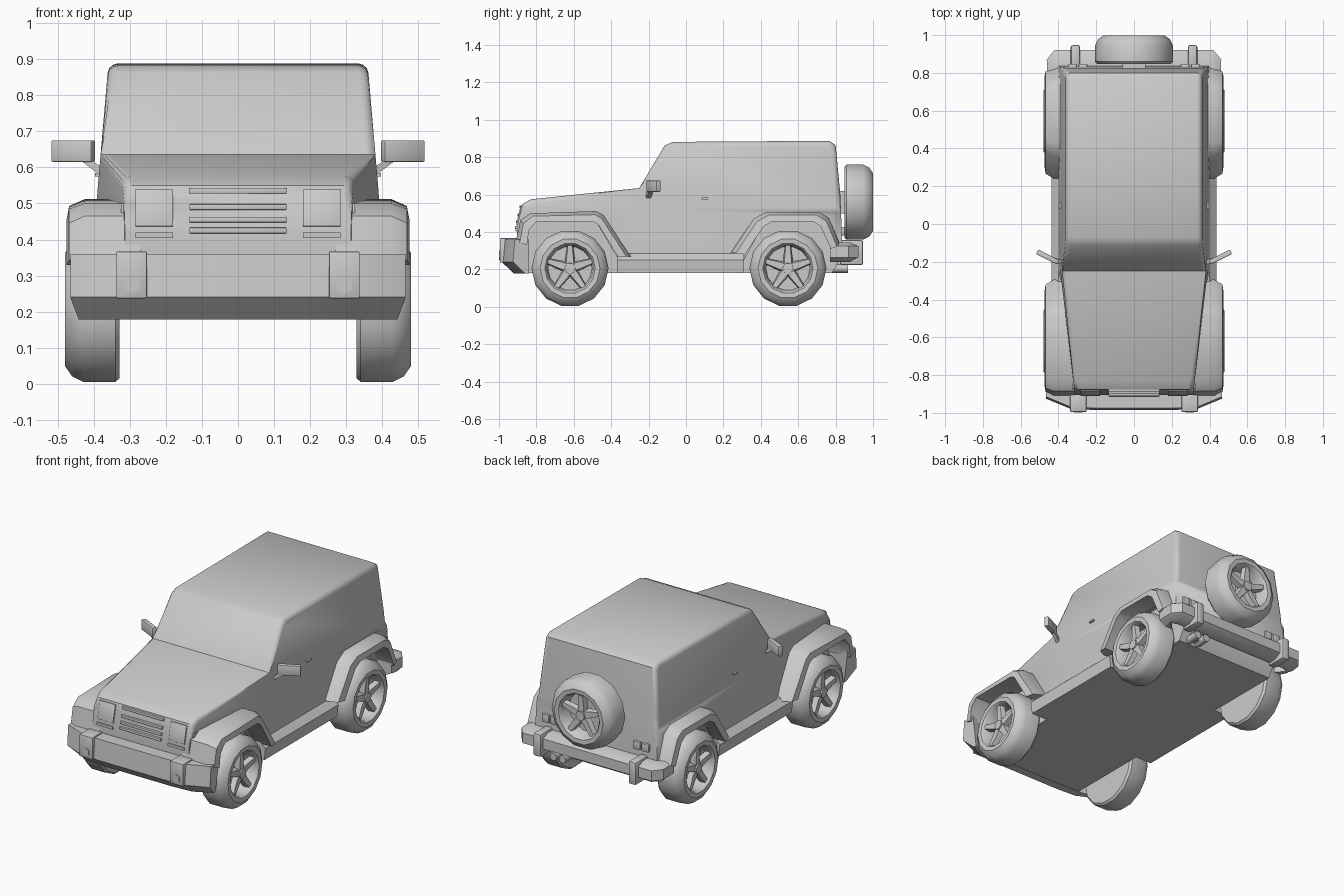
import bpy, bmesh
from math import sin, cos, pi, radians
from mathutils import Vector, Matrix

if "Cube" in bpy.data.objects:
    bpy.data.objects.remove(bpy.data.objects["Cube"])


def finish(name, bm):
    bmesh.ops.recalc_face_normals(bm, faces=bm.faces)
    me = bpy.data.meshes.new(name)
    bm.to_mesh(me)
    bm.free()
    ob = bpy.data.objects.new(name, me)
    bpy.context.collection.objects.link(ob)
    return ob


def skin(bm, rings, closed=False):
    """Join equal-length closed rings; cap the ends unless closed."""
    vs = [[bm.verts.new(p) for p in r] for r in rings]
    n = len(vs[0])
    pairs = list(zip(vs, vs[1:])) + ([(vs[-1], vs[0])] if closed else [])
    for a, b in pairs:
        for i in range(n):
            j = (i + 1) % n
            bm.faces.new((a[i], a[j], b[j], b[i]))
    if not closed:
        bm.faces.new(vs[0])
        bm.faces.new(vs[-1])


def loft(name, rings):
    bm = bmesh.new()
    skin(bm, rings)
    return finish(name, bm)


def box(name, c, s, bevel=0.0, rot=None):
    bm = bmesh.new()
    bmesh.ops.create_cube(bm, size=1)
    bmesh.ops.scale(bm, vec=s, verts=bm.verts)
    if bevel:
        bmesh.ops.bevel(bm, geom=bm.edges[:], offset=bevel, segments=2,
                        profile=0.5, affect='EDGES')
    if rot:
        bmesh.ops.rotate(bm, matrix=rot, verts=bm.verts)
    bmesh.ops.translate(bm, vec=c, verts=bm.verts)
    return finish(name, bm)


def cylinder(name, c, r, depth, sides):
    """Cylinder along y."""
    bm = bmesh.new()
    bmesh.ops.create_cone(bm, cap_ends=True, segments=sides, radius1=r, radius2=r, depth=depth)
    bmesh.ops.rotate(bm, matrix=Matrix.Rotation(pi / 2, 3, 'X'), verts=bm.verts)
    bmesh.ops.translate(bm, vec=c, verts=bm.verts)
    return finish(name, bm)


# Body shell: side profile with wheel arches, then tapered in width
profile = [(-0.895, 0.30), (-0.905, 0.42), (-0.875, 0.55), (-0.83, 0.575), (-0.25, 0.635),
           (-0.115, 0.862), (-0.07, 0.882), (0.25, 0.884), (0.765, 0.888), (0.80, 0.865),
           (0.825, 0.60), (0.838, 0.28), (0.79, 0.28), (0.71, 0.47), (0.43, 0.47),
           (0.31, 0.25), (-0.36, 0.25), (-0.49, 0.47), (-0.81, 0.47), (-0.86, 0.30)]


def half_width(y, z):
    cab = 0.39 - 0.03 * (z - 0.53) / 0.35 if z > 0.53 else 0.39 + 0.04 * (0.53 - z)
    hood = 0.385 - 0.07 * (-0.25 - y) / 0.64 if y < -0.25 else 1
    return min(cab, hood)


bm = bmesh.new()
skin(bm, [[(x, y, z) for y, z in profile] for x in (-1, 1)])
for co, no in (((0, -0.25, 0), (0, 1, 0)), ((0, 0, 0.53), (0, 0, 1))):
    bmesh.ops.bisect_plane(bm, geom=bm.verts[:] + bm.edges[:] + bm.faces[:],
                           plane_co=co, plane_no=no)
for v in bm.verts:
    v.co.x *= half_width(v.co.y, v.co.z)
bmesh.ops.recalc_face_normals(bm, faces=bm.faces)
rim = [e for e in bm.edges if len(e.link_faces) == 2
       and min(v.co.z for v in e.verts) > 0.529
       and sum(abs(f.normal.x) > 0.8 for f in e.link_faces) == 1]
bmesh.ops.bevel(bm, geom=rim, offset=0.026, segments=3, profile=0.5, affect='EDGES')
finish("body_shell", bm)

# Floor pan between the wheels
pan = [(-0.90, 0.18), (0.78, 0.18), (0.82, 0.25), (0.82, 0.50), (-0.87, 0.50)]
loft("floor_pan", [[(x, y, z) for y, z in pan] for x in (-0.325, 0.325)])


def nose_y(z):
    return -0.905 + 0.23 * (z - 0.42) if z > 0.42 else -0.904


# Grille slats
for z in (0.425, 0.455, 0.49, 0.535):
    box("grille_slat", (0, nose_y(z), z), (0.27, 0.022, 0.016), 0.003)

# Front bumper: one section swept across the width
sec = [(-0.87, 0.36), (-0.975, 0.36), (-0.985, 0.24), (-0.92, 0.178), (-0.87, 0.178)]
rings = []
for x, dy in ((-0.465, 0.06), (-0.34, 0.008), (-0.21, 0), (0.21, 0), (0.34, 0.008), (0.465, 0.06)):
    rings.append([(x * (0.95 if z < 0.2 and abs(x) > 0.4 else 1), y + (dy if y < -0.9 else dy * 0.5), z)
                  for y, z in sec])
loft("front_bumper", rings)

# Rear bumper with wrapped corners
rear = []
for x, y in ((-0.46, 0.77), (-0.462, 0.87), (-0.42, 0.922), (0.42, 0.922), (0.462, 0.87), (0.46, 0.77)):
    k = 0.09 if abs(x) < 0.43 else 0.05
    s = 1 if x > 0 else -1
    inx, iny = (x - s * 0.04, y - k) if y > 0.8 else (x - s * 0.09, y)
    rear.append([(x, y, 0.265), (x, y, 0.325), ((x + inx) / 2, (y + iny) / 2, 0.345),
                 (inx, iny, 0.345), (inx, iny, 0.24), ((x + inx) / 2, (y + iny) / 2, 0.24)])
loft("rear_bumper", rear)

# Flares: outer and inner arch lines, front first
front_out = [(-0.91, 0.35), (-0.885, 0.465), (-0.83, 0.50), (-0.48, 0.512), (-0.44, 0.49), (-0.295, 0.27)]
front_in = [(-0.85, 0.33), (-0.84, 0.41), (-0.80, 0.457), (-0.50, 0.457), (-0.47, 0.44), (-0.365, 0.27)]
rear_out = [(0.24, 0.29), (0.36, 0.47), (0.43, 0.508), (0.71, 0.508), (0.765, 0.475), (0.825, 0.33)]
rear_in = [(0.315, 0.28), (0.415, 0.43), (0.46, 0.457), (0.68, 0.457), (0.72, 0.43), (0.775, 0.31)]


def flare(name, outer, inner, x_in, s):
    rings = []
    for (yo, zo), (yi, zi) in zip(outer, inner):
        o, i = Vector((yo, zo)), Vector((yi, zi))
        m = o.lerp(i, 0.35)
        rings.append([(s * x_in, o.x, o.y), (s * 0.425, o.x, o.y), (s * 0.468, m.x, m.y),
                      (s * 0.475, i.x, i.y), (s * x_in, i.x, i.y)])
    loft(name, rings)


def wheel(name, place):
    """Tyre, dished rim and five spokes; local axis x runs outward from 0."""
    bm = bmesh.new()
    prof = [(0.0, 0.12), (0.0, 0.195), (0.012, 0.206), (0.10, 0.206), (0.132, 0.19),
            (0.152, 0.16), (0.150, 0.135), (0.14, 0.126), (0.07, 0.118)]
    n = 14
    skin(bm, [[(a, r * cos(2 * pi * k / n), r * sin(2 * pi * k / n)) for k in range(n)]
              for a, r in prof])
    for k in range(5):
        rot = Matrix.Rotation(2 * pi * k / 5, 3, 'X')
        rings = []
        for r, w, a in ((0.0, 0.026, 0.135), (0.05, 0.026, 0.13), (0.124, 0.017, 0.135)):
            rings.append([rot @ Vector(p) for p in
                          ((a - 0.03, -w, r), (a, -w * 0.7, r), (a, w * 0.7, r), (a - 0.03, w, r))])
        skin(bm, rings)
    cap = bmesh.ops.create_cone(bm, cap_ends=True, segments=10, radius1=0.035, radius2=0.028, depth=0.07)
    bmesh.ops.transform(bm, verts=cap['verts'],
                        matrix=Matrix.Translation((0.105, 0, 0)) @ Matrix.Rotation(pi / 2, 4, 'Y'))
    bmesh.ops.transform(bm, matrix=place, verts=bm.verts)
    finish(name, bm)


# Paired parts on both sides
for s in (1, -1):
    flare("front_fender", front_out, front_in, 0.27, s)
    flare("rear_fender", rear_out, rear_in, 0.36, s)
    turn = Matrix.Rotation(0 if s > 0 else pi, 4, 'Z')
    for y, label in ((-0.62, "front_wheel"), (0.545, "rear_wheel")):
        wheel(label, Matrix.Translation((s * 0.328, y, 0.206)) @ turn)

    # Side step with sloping top
    step = [(0.30, 0.18), (0.43, 0.18), (0.438, 0.25), (0.40, 0.285), (0.30, 0.285)]
    loft("side_step", [[(s * x, y, z) for x, z in step] for y in (-0.37, 0.31)])

    # Headlamp panels and indicators
    tilt = Matrix.Rotation(-0.22, 3, 'X')
    box("headlamp", (s * 0.232, nose_y(0.487), 0.487), (0.105, 0.014, 0.105), 0.003, tilt)
    box("indicator", (s * 0.232, nose_y(0.412), 0.412), (0.105, 0.014, 0.016))

    # Bumper pods and fog lamps
    box("bumper_pod", (s * 0.295, -0.945, 0.302), (0.085, 0.10, 0.13), 0.004)
    cylinder("fog_lamp", (s * 0.295, -0.99, 0.275), 0.025, 0.018, 6)

    # Mirrors
    box("mirror_head", (s * 0.457, -0.175, 0.645), (0.125, 0.026, 0.06), 0.004,
        Matrix.Rotation(s * radians(26), 3, 'Z'))
    loft("mirror_stalk", [[(s * x, y + dy, z + dz) for dy, dz in
                           ((-0.012, -0.012), (0.012, -0.012), (0.012, 0.012), (-0.012, 0.012))]
                          for x, y, z in ((0.375, -0.205, 0.585), (0.435, -0.185, 0.63))])

    # Door handle, tail lamps, rear bumper brackets
    box("door_handle", (s * 0.389, 0.10, 0.58), (0.016, 0.035, 0.01))
    for x in (0.27, 0.325):
        box("tail_lamp", (s * x, 0.836, 0.405), (0.045, 0.022, 0.045), 0.003)
    box("rear_bracket", (s * 0.31, 0.885, 0.29), (0.05, 0.125, 0.135), 0.012)

# Exhaust tips and their mount
for x in (0.20, 0.26):
    cylinder("exhaust_tip", (x, 0.82, 0.205), 0.023, 0.09, 10)
box("exhaust_mount", (0.23, 0.80, 0.225), (0.07, 0.05, 0.06))

# Spare wheel on the tailgate
wheel("spare_wheel", Matrix.Translation((0, 0.847, 0.56)) @ Matrix.Rotation(pi / 2, 4, 'Z'))
box("spare_mount", (0, 0.84, 0.56), (0.12, 0.06, 0.12))

# Smooth shading that keeps hard edges
for ob in bpy.data.objects:
    ob.select_set(True)
    bpy.context.view_layer.objects.active = ob
bpy.ops.object.shade_smooth_by_angle(angle=radians(38))
